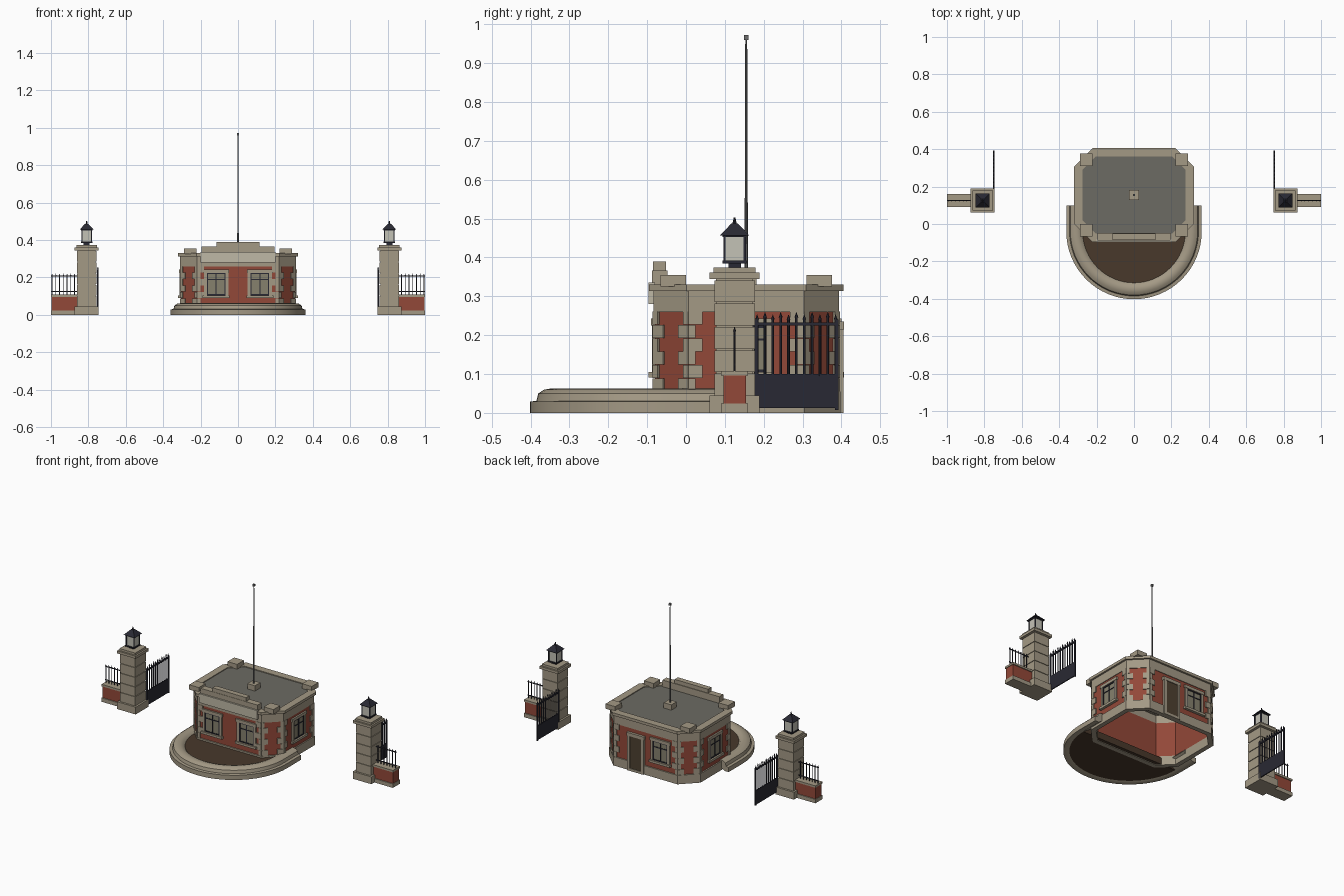
import bpy, bmesh, math
from mathutils import Matrix, Vector

if "Cube" in bpy.data.objects:
    bpy.data.objects.remove(bpy.data.objects["Cube"])


def material(name, *rgb):
    m = bpy.data.materials.new(name)
    m.use_nodes = True
    m.diffuse_color = (*rgb, 1)
    m.node_tree.nodes["Principled BSDF"].inputs["Base Color"].default_value = (*rgb, 1)
    return m


STONE = material("stone", 0.37, 0.32, 0.235)
PALE = material("pale_stone", 0.52, 0.48, 0.38)
BRICK = material("red_brick", 0.29, 0.065, 0.04)
ROOF = material("roof_grey", 0.15, 0.145, 0.125)
SOIL = material("soil", 0.065, 0.04, 0.024)
IRON = material("black_iron", 0.022, 0.022, 0.033)
LAMP = material("lamp_glass", 0.55, 0.54, 0.47)
PANE = material("window_glass", 0.24, 0.22, 0.155)
WOOD = material("brown_wood", 0.075, 0.052, 0.03)
STEEL = material("pole_steel", 0.15, 0.15, 0.15)


def finish(bm, name, mat, mirror=False):
    bmesh.ops.recalc_face_normals(bm, faces=bm.faces)
    me = bpy.data.meshes.new(name)
    bm.to_mesh(me)
    bm.free()
    me.materials.append(mat)
    ob = bpy.data.objects.new(name, me)
    bpy.context.scene.collection.objects.link(ob)
    if mirror:
        ob.modifiers.new("Mirror", "MIRROR")
    return ob


def add_box(bm, x0, x1, y0, y1, z0, z1, frame=Matrix()):
    centre = Matrix.Translation(((x0 + x1) / 2, (y0 + y1) / 2, (z0 + z1) / 2))
    size = Matrix.Diagonal((x1 - x0, y1 - y0, z1 - z0, 1))
    bmesh.ops.create_cube(bm, size=1, matrix=frame @ centre @ size)


def boxes(name, mat, items, mirror=False, frame=Matrix()):
    bm = bmesh.new()
    for b in items:
        add_box(bm, *b, frame)
    return finish(bm, name, mat, mirror)


def square(cx, cy, half, z0, z1):
    return (cx - half, cx + half, cy - half, cy + half, z0, z1)


def cone(bm, x, y, z0, z1, r0, r1, n, turn=0):
    bmesh.ops.create_cone(bm, cap_ends=True, segments=n, radius1=r0, radius2=r1, depth=z1 - z0,
                          matrix=Matrix.Translation((x, y, (z0 + z1) / 2)) @ Matrix.Rotation(turn, 4, "Z"))


# Building plan: a rectangle with cut corners, grown or shrunk by an offset
HX, Y0, Y1, CUT = 0.305, -0.08, 0.39, 0.088
MID = (Y0 + Y1) / 2


def plan(off=0.0):
    hx, a, b, c = HX + off, Y0 - off, Y1 + off, CUT + off * 0.59
    return [(-hx + c, a), (hx - c, a), (hx, a + c), (hx, b - c),
            (hx - c, b), (-hx + c, b), (-hx, b - c), (-hx, a + c)]


def band(name, mat, outer, inner, z0, z1):
    bm = bmesh.new()
    loops = [[bm.verts.new((x, y, z)) for x, y in plan(o)]
             for o, z in ((outer, z0), (outer, z1), (inner, z1), (inner, z0))]
    for k in range(4):
        a, b = loops[k], loops[(k + 1) % 4]
        for i in range(8):
            j = (i + 1) % 8
            bm.faces.new((a[i], a[j], b[j], b[i]))
    return finish(bm, name, mat)


def slab(name, mat, points, z0, z1):
    bm = bmesh.new()
    low = [bm.verts.new((x, y, z0)) for x, y in points]
    high = [bm.verts.new((x, y, z1)) for x, y in points]
    bm.faces.new(low)
    bm.faces.new(high)
    for i in range(len(low)):
        j = (i + 1) % len(low)
        bm.faces.new((low[i], low[j], high[j], high[i]))
    return finish(bm, name, mat)


band("plinth", STONE, 0.008, -0.02, 0, 0.055)
band("brick_walls", BRICK, 0, -0.02, 0.055, 0.265)
band("frieze", STONE, 0.004, -0.02, 0.26, 0.315)
band("cornice", STONE, 0.015, -0.03, 0.313, 0.33)
slab("roof", ROOF, plan(-0.028), 0.316, 0.325)

# Alternating corner stones on both ends of every wall
bm = bmesh.new()
pts = plan()
for i in range(8):
    a, b = Vector(pts[i]), Vector(pts[(i + 1) % 8])
    d = b - a
    frame = Matrix.Translation((a.x, a.y, 0)) @ Matrix.Rotation(math.atan2(d.y, d.x), 4, "Z")
    for row in range(6):
        z = 0.055 + row * 0.0345
        w = 0.037 if (row + i) % 2 else 0.018
        for u in (-0.002, d.length - w + 0.002):
            add_box(bm, u, u + w, -0.006, 0.005, z, z + 0.0335, frame)
finish(bm, "corner_stones", STONE)


# Openings: local x runs along the wall, local -y points outwards
def wall_frame(x, y, degrees):
    return Matrix.Translation((x, y, 0)) @ Matrix.Rotation(math.radians(degrees), 4, "Z")


FRONT, RIGHT = wall_frame(0, Y0, 0), wall_frame(HX, MID, 90)
BACK, LEFT = wall_frame(0, Y1, 180), wall_frame(-HX, MID, -90)


def window(label, frame, u):
    h, z0, z1 = 0.05, 0.105, 0.225
    f = frame @ Matrix.Translation((u, 0, 0))
    boxes(label + "_window_glass", PANE, [(-h, h, -0.002, 0.003, z0, z1)], frame=f)
    boxes(label + "_window_bars", IRON, [
        (-h, -h + 0.006, -0.005, 0, z0, z1), (h - 0.006, h, -0.005, 0, z0, z1),
        (-0.003, 0.003, -0.005, 0, z0, z1), (-h, h, -0.005, 0, z0, z0 + 0.006),
        (-h, h, -0.005, 0, z1 - 0.006, z1), (-h, h, -0.005, 0, 0.186, 0.191)], frame=f)
    boxes(label + "_window_surround", STONE, [
        (-h - 0.015, -h, -0.008, 0, z0, z1), (h, h + 0.015, -0.008, 0, z0, z1),
        (-h - 0.02, h + 0.02, -0.01, 0, z1, z1 + 0.018),
        (-h - 0.022, h + 0.022, -0.016, 0, z0 - 0.014, z0)], frame=f)


for label, frame, u in (("front_right", FRONT, -0.117), ("front_left", FRONT, 0.117),
                        ("left_side", RIGHT, 0), ("right_side", LEFT, 0), ("back", BACK, 0.1)):
    window(label, frame, u)

door = BACK @ Matrix.Translation((-0.065, 0, 0))
boxes("back_door", WOOD, [(-0.04, 0.04, -0.011, 0, 0.015, 0.215)], frame=door)
boxes("back_door_surround", STONE, [
    (-0.056, -0.04, -0.015, 0, 0, 0.22), (0.04, 0.056, -0.015, 0, 0, 0.22),
    (-0.06, 0.06, -0.016, 0, 0.215, 0.235), (-0.056, 0.056, -0.015, 0, 0, 0.015)], frame=door)

# Parapet, corner blocks and flagpole
boxes("front_parapet", STONE, [(-0.195, 0.195, -0.087, -0.048, 0.32, 0.366),
                               (-0.115, 0.115, -0.085, -0.052, 0.36, 0.39)])
boxes("front_panel", PALE, [(-0.2, 0.2, -0.097, -0.08, 0.28, 0.336)])
boxes("roof_corner_blocks", STONE, [square(0.256, y, 0.033, 0.325, 0.355) for y in (-0.033, 0.343)], True)
boxes("flagpole_base", STONE, [square(0, MID, 0.026, 0.32, 0.358)])
bm = bmesh.new()
cone(bm, 0, MID, 0.35, 0.965, 0.0045, 0.0025, 10)
add_box(bm, *square(0, MID, 0.006, 0.96, 0.972))
finish(bm, "flagpole", STEEL)

# Flower bed with a rounded stone rim
CY = -0.04
arc = [math.pi + math.pi * i / 32 for i in range(33)]
slab("bed_soil", SOIL, [(0.34 * math.cos(t), CY + 0.34 * math.sin(t)) for t in arc], 0.004, 0.045)
profile = [(0.362, 0), (0.362, 0.029), (0.345, 0.031), (0.34, 0.05), (0.325, 0.06),
           (0.305, 0.063), (0.285, 0.057), (0.272, 0.042), (0.335, 0)]
bm = bmesh.new()
path = [(math.pi, 0.1)] + [(t, CY) for t in arc] + [(2 * math.pi, 0.1)]
loops = [[bm.verts.new((r * math.cos(t), y + r * math.sin(t), z)) for r, z in profile] for t, y in path]
n = len(profile)
for a, b in zip(loops, loops[1:]):
    for i in range(n):
        j = (i + 1) % n
        bm.faces.new((a[i], a[j], b[j], b[i]))
bm.faces.new(loops[0])
bm.faces.new(loops[-1])
rim = finish(bm, "bed_rim", STONE)
bpy.context.view_layer.objects.active = rim
rim.select_set(True)
bpy.ops.object.shade_smooth_by_angle(angle=math.radians(35))

# Gate pillars, built on +x and mirrored
PX, PY = 0.809, 0.125
boxes("gate_pillars", STONE,
      [square(PX, PY, 0.064, 0, 0.045), square(PX, PY, 0.048, 0.04, 0.35),
       square(PX, PY, 0.064, 0.345, 0.361), square(PX, PY, 0.054, 0.36, 0.374)]
      + [square(PX, PY, 0.052, 0.045 + i * 0.06, 0.101 + i * 0.06) for i in range(5)], True)

# Lanterns
boxes("lantern_glass", LAMP, [square(PX, PY, 0.026, 0.39, 0.457)], True)
bm = bmesh.new()
add_box(bm, *square(PX, PY, 0.016, 0.37, 0.388))
add_box(bm, *square(PX, PY, 0.031, 0.385, 0.392))
add_box(bm, *square(PX, PY, 0.031, 0.452, 0.459))
for sx in (-1, 1):
    for sy in (-1, 1):
        add_box(bm, *square(PX + sx * 0.026, PY + sy * 0.026, 0.003, 0.385, 0.457))
cone(bm, PX, PY, 0.457, 0.487, 0.053, 0.012, 4, math.pi / 4)
cone(bm, PX, PY, 0.485, 0.503, 0.006, 0.002, 8)
finish(bm, "lantern_frames", IRON, True)

# Low walls with railings
boxes("low_wall_brick", BRICK, [(0.86, 0.997, 0.096, 0.154, 0.02, 0.098)], True)
boxes("low_wall_stone", STONE, [(0.86, 1, 0.09, 0.16, 0, 0.024), (0.86, 1, 0.09, 0.16, 0.096, 0.108)], True)
bm = bmesh.new()
for z in (0.122, 0.205):
    add_box(bm, 0.86, 1, PY - 0.002, PY + 0.002, z, z + 0.005)
for i in range(7):
    x = 0.874 + i * 0.02
    cone(bm, x, PY, 0.105, 0.212, 0.0025, 0.0025, 6)
    cone(bm, x, PY, 0.21, 0.222, 0.004, 0, 6)
finish(bm, "railings", IRON, True)

# Open gate leaves
GX = 0.749
bm = bmesh.new()
add_box(bm, GX - 0.003, GX + 0.003, 0.175, 0.392, 0.012, 0.1)
add_box(bm, GX - 0.004, GX + 0.004, 0.175, 0.392, 0.225, 0.233)
for y in (0.179, 0.388):
    add_box(bm, *square(GX, y, 0.004, 0.008, 0.24))
for i in range(11):
    y, top = 0.183 + i * 0.0202, 0.24 + 0.006 * (i % 2)
    cone(bm, GX, y, 0.095, top, 0.0035, 0.0035, 6)
    cone(bm, GX, y, top, top + 0.014, 0.005, 0, 6)
finish(bm, "gate_leaves", IRON, True)
